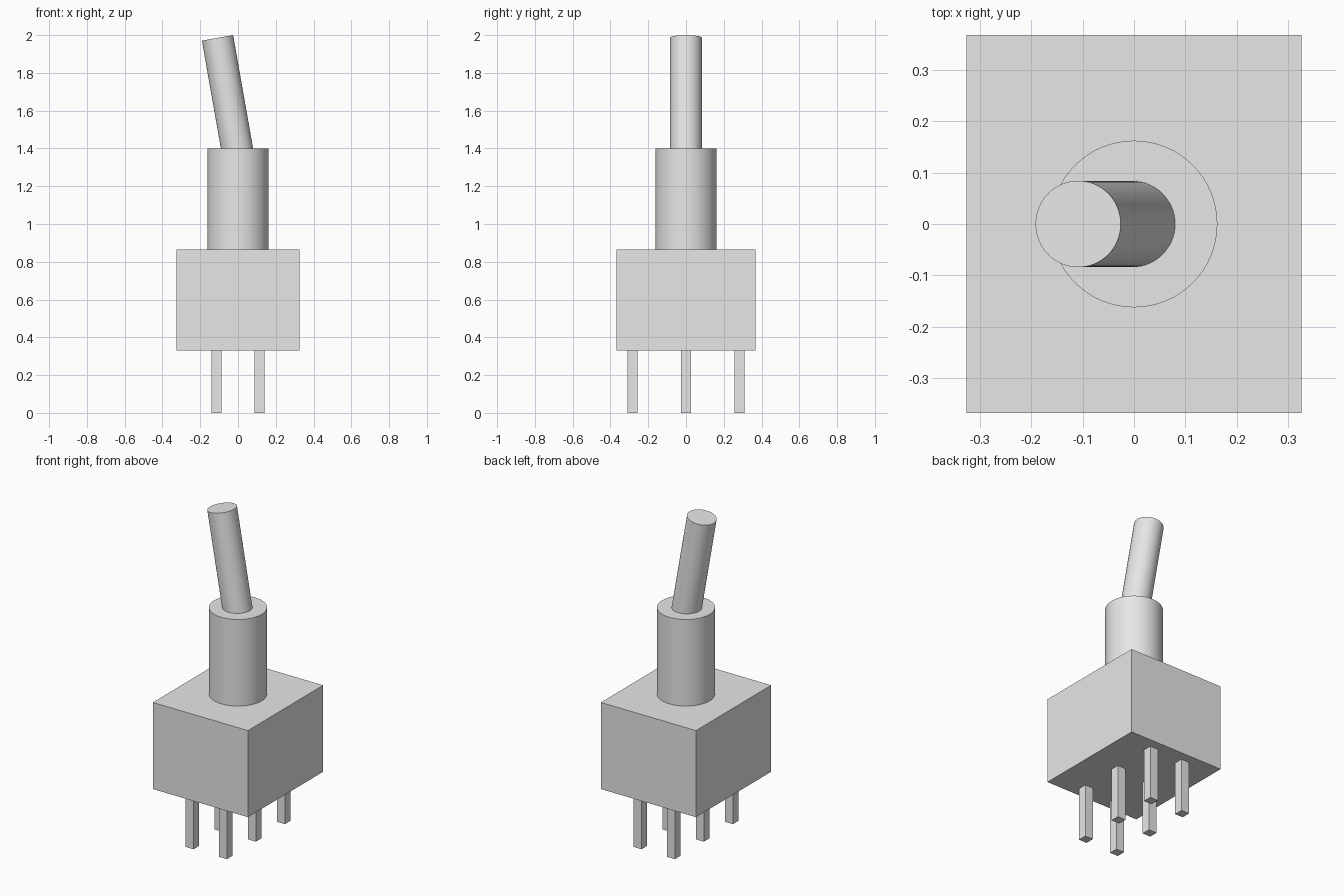
import bpy
import math
from mathutils import Vector

cube = bpy.data.objects.get("Cube")
if cube:
    bpy.data.objects.remove(cube, do_unlink=True)

GREY = (0.8, 0.8, 0.8, 1.0)
grey = bpy.data.materials.new("light_grey")
grey.use_nodes = True
grey.diffuse_color = GREY
grey.node_tree.nodes["Principled BSDF"].inputs["Base Color"].default_value = GREY


def finish(name):
    obj = bpy.context.object
    obj.name = name
    obj.data.materials.append(grey)
    return obj


def box(name, size, x, y, bottom):
    bpy.ops.mesh.primitive_cube_add(size=1, location=(x, y, bottom + size[2] / 2))
    bpy.context.object.scale = size
    bpy.ops.object.transform_apply(location=False, rotation=False, scale=True)
    return finish(name)


def rod(name, radius, start, end):
    start, end = Vector(start), Vector(end)
    axis = end - start
    bpy.ops.mesh.primitive_cylinder_add(
        vertices=64, radius=radius, depth=axis.length,
        location=(start + end) / 2,
        rotation=axis.to_track_quat("Z", "Y").to_euler())
    bpy.ops.object.shade_smooth_by_angle(angle=math.radians(30))
    return finish(name)


# Switch housing and the bushing on top of it
BODY_BOTTOM, BODY_TOP, BUSHING_TOP = 0.33, 0.865, 1.4
box("switch_body", (0.65, 0.734, BODY_TOP - BODY_BOTTOM), 0, 0, BODY_BOTTOM)
rod("bushing", 0.162, (0, 0, BODY_TOP), (0, 0, BUSHING_TOP))

# Lever tilted towards the right, pivoting just inside the bushing
TILT, LEVER_RADIUS, PIVOT = math.radians(10), 0.084, 1.37
tip_z = 2 - LEVER_RADIUS * math.sin(TILT)
tip_x = -(tip_z - PIVOT) * math.tan(TILT)
rod("toggle_lever", LEVER_RADIUS, (0, 0, PIVOT), (tip_x, 0, tip_z))

# Two rows of three terminal pins
for side, x in (("right", -0.114), ("left", 0.114)):
    for place, y in (("front", -0.283), ("middle", 0), ("back", 0.283)):
        box(f"terminal_pin_{place}_{side}", (0.055, 0.055, BODY_BOTTOM), x, y, 0)
